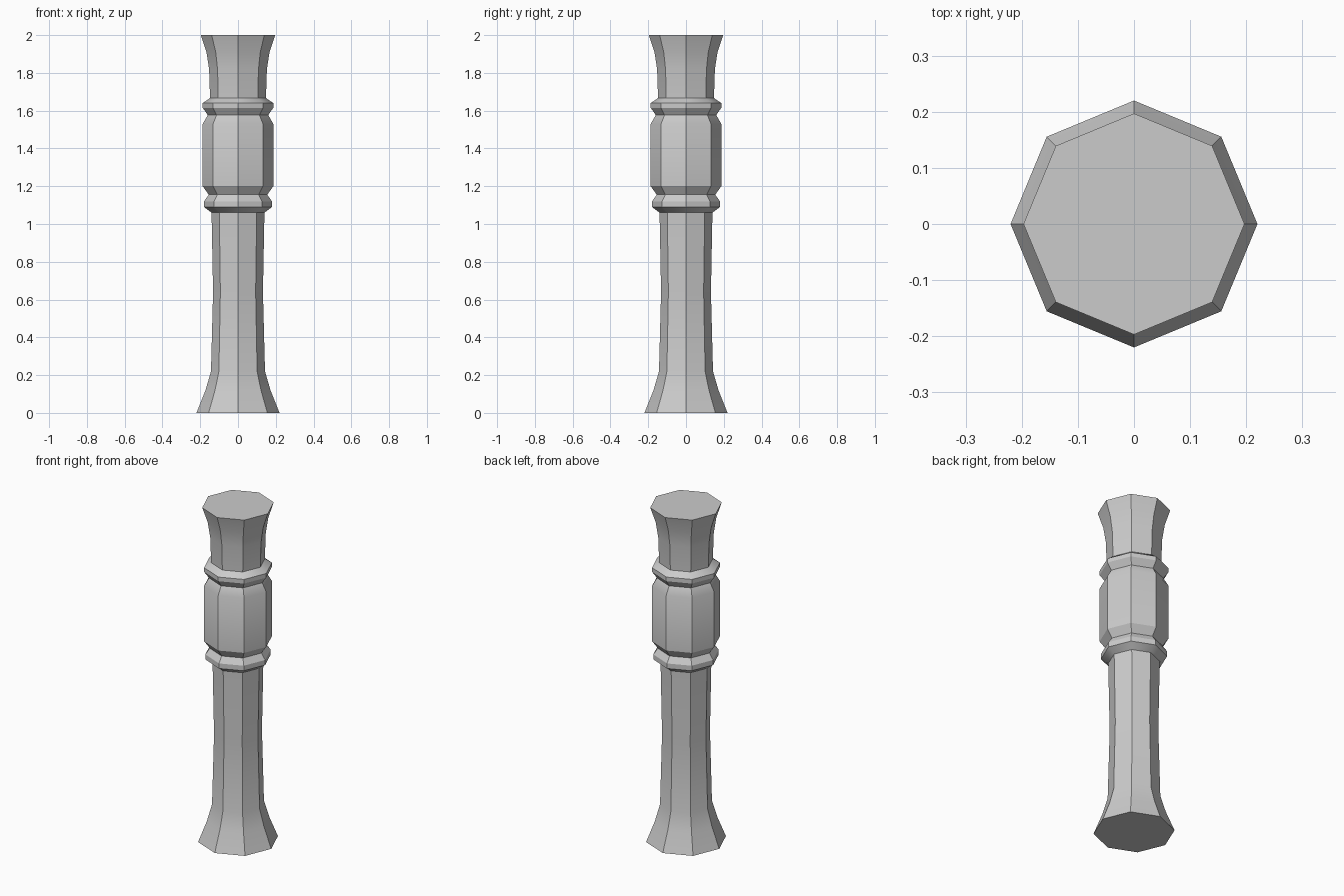
import bpy, bmesh, math

if "Cube" in bpy.data.objects:
    bpy.data.objects.remove(bpy.data.objects["Cube"])

SIDES = 8
# (radius, height) from foot to top
profile = [
    (0.22, 0.0), (0.172, 0.12), (0.143, 0.22), (0.132, 0.64), (0.14, 1.06),   # flared foot and shaft
    (0.18, 1.09), (0.18, 1.12), (0.155, 1.155),                               # lower ring
    (0.187, 1.20), (0.187, 1.53), (0.16, 1.577),                              # thick grip block
    (0.187, 1.615), (0.187, 1.64), (0.148, 1.667),                            # upper ring
    (0.153, 1.82), (0.167, 1.91), (0.197, 2.0),                               # flared head
]

# Octagonal rings joined into one closed post
bm = bmesh.new()
rings = []
for r, z in profile:
    angles = [2 * math.pi * i / SIDES for i in range(SIDES)]
    rings.append([bm.verts.new((r * math.cos(a), r * math.sin(a), z)) for a in angles])
for low, high in zip(rings, rings[1:]):
    for i in range(SIDES):
        j = (i + 1) % SIDES
        bm.faces.new((low[i], low[j], high[j], high[i]))
bm.faces.new(rings[0][::-1])
bm.faces.new(rings[-1])

mesh = bpy.data.meshes.new("octagonal_post")
bm.to_mesh(mesh)
bm.free()
post = bpy.data.objects.new("octagonal_post", mesh)
bpy.context.collection.objects.link(post)

# Soft shading along the flares, crisp octagon corners
bpy.context.view_layer.objects.active = post
post.select_set(True)
bpy.ops.object.shade_smooth_by_angle(angle=math.radians(30))
